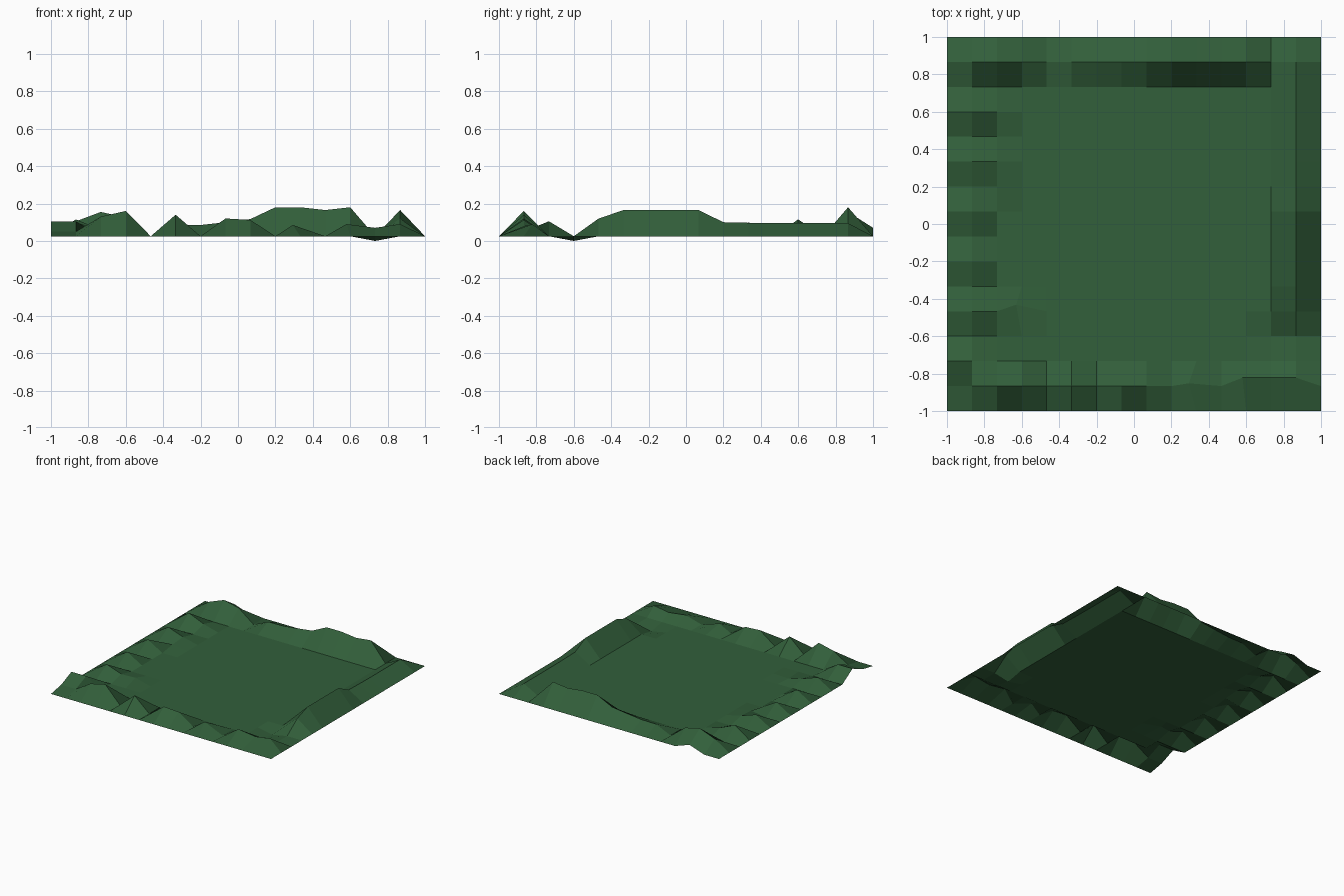
import bpy
import bmesh

if "Cube" in bpy.data.objects:
    bpy.data.objects.remove(bpy.data.objects["Cube"])

N = 15                    # cells per side
STEP = 2 / N
BASE = 0.025

mat = bpy.data.materials.new("dark grass green")
mat.diffuse_color = (0.032, 0.115, 0.043, 1)
mat.use_nodes = True
mat.node_tree.nodes["Principled BSDF"].inputs["Base Color"].default_value = mat.diffuse_color

# Flat sheet of square cells, addressed by column and row
bm = bmesh.new()
grid = [[bm.verts.new((-1 + i * STEP, -1 + j * STEP, BASE)) for j in range(N + 1)]
        for i in range(N + 1)]
for i in range(N):
    for j in range(N):
        bm.faces.new((grid[i][j], grid[i + 1][j], grid[i + 1][j + 1], grid[i][j + 1]))


def raise_line(heights, place):
    """Lift a run of grid points; place(k) gives the column and row."""
    for k, z in enumerate(heights):
        i, j = place(k)
        grid[i][j].co.z = z


# Front ridge
raise_line([0.05, 0.05, 0.13, 0.16, BASE, 0.14, BASE, 0.12, 0.112, BASE,
            0.085, BASE, 0.09, 0.07, 0.09], lambda k: (k, 1))
# Back ridge
raise_line([0.105, 0.155, 0.125, BASE, 0.083, 0.085, 0.1, 0.117, 0.18, 0.18,
            0.165, 0.18, BASE, 0.095], lambda k: (k + 1, 14))
# Right ridge
raise_line([0.12, 0.165, 0.165, 0.165, 0.165, 0.1, 0.097, 0.095, 0.095, 0.095],
           lambda k: (14, k + 4))
# Left bumps on every second row
raise_line([0.105, 0.1, 0.1, 0.1, 0.1, 0.115], lambda k: (1, 2 + 2 * k))

# Single lifted or sunk points: column, row, height
for i, j, z in [(0, 2, 0.105), (2, 15, 0.07), (13, 3, 0.0), (2, 12, 0.06),
                (2, 10, 0.055), (2, 9, 0.045), (2, 4, 0.055), (3, 4, 0.04)]:
    grid[i][j].co.z = z

# Points nudged sideways: column, row, shift x, shift y
for i, j, dx, dy in [(10, 1, -0.04, 0.015), (12, 1, -0.02, 0.045),
                     (13, 1, 0, 0.045), (14, 1, 0, 0.045), (3, 4, -0.03, 0.035)]:
    grid[i][j].co.x += dx
    grid[i][j].co.y += dy

mesh = bpy.data.meshes.new("ground_with_raised_rim")
bm.to_mesh(mesh)
bm.free()
mesh.materials.append(mat)
obj = bpy.data.objects.new("ground_with_raised_rim", mesh)
bpy.context.collection.objects.link(obj)
